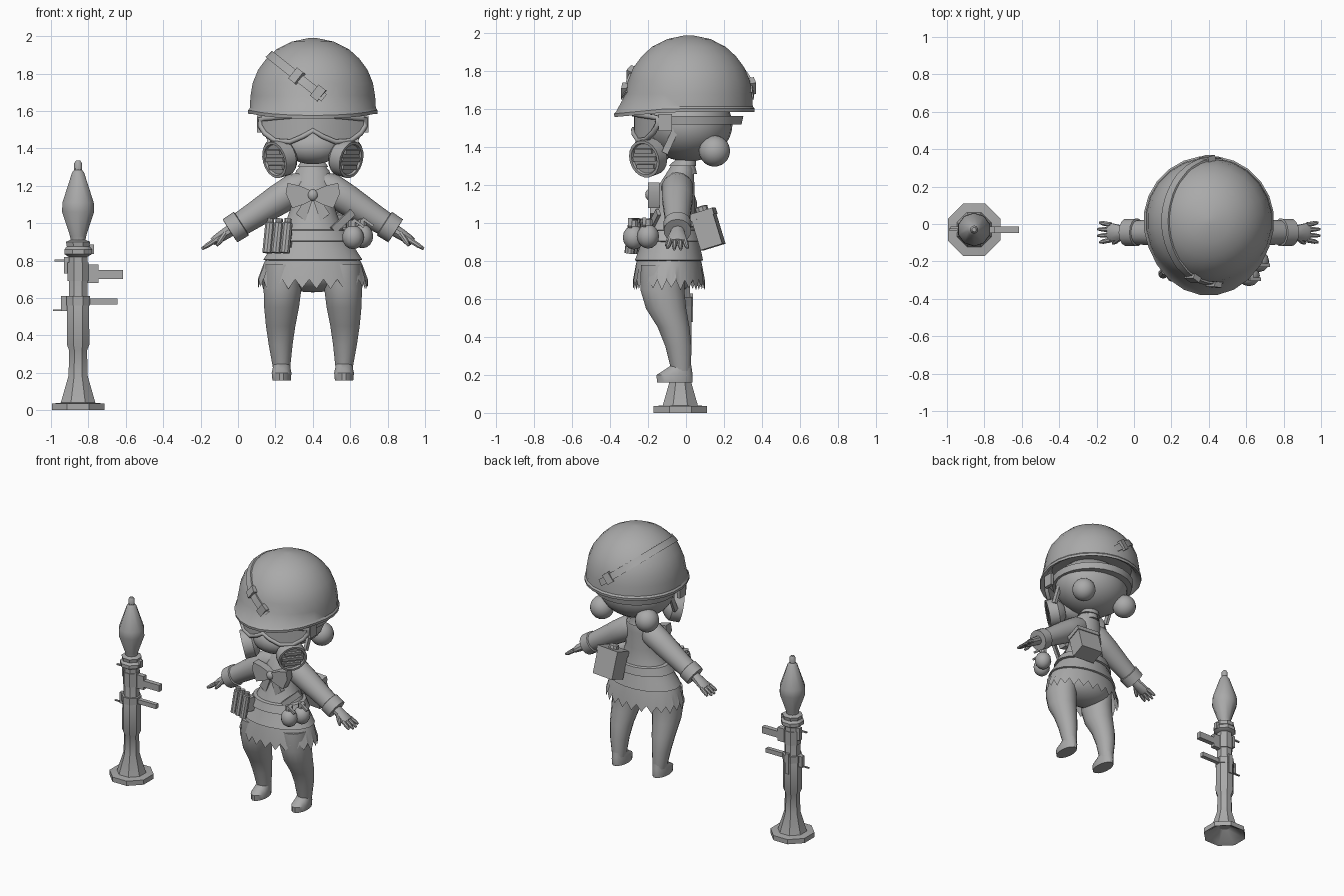
import bpy, bmesh
from math import sin, cos, pi, radians
from mathutils import Matrix, Vector, Euler
from mathutils.bvhtree import BVHTree

cube = bpy.data.objects.get("Cube")
if cube:
    bpy.data.objects.remove(cube)

GREY = bpy.data.materials.new("plain_grey")
GREY.use_nodes = True
GREY.diffuse_color = (0.4, 0.4, 0.4, 1)
GREY.node_tree.nodes["Principled BSDF"].inputs["Base Color"].default_value = GREY.diffuse_color
CX = 0.4  # centre line of the figure

def finish(name, bm, angle=35):
    bmesh.ops.recalc_face_normals(bm, faces=list(bm.faces))
    me = bpy.data.meshes.new(name)
    bm.to_mesh(me)
    bm.free()
    me.materials.append(GREY)
    ob = bpy.data.objects.new(name, me)
    bpy.context.collection.objects.link(ob)
    for o in bpy.context.selected_objects:
        o.select_set(False)
    ob.select_set(True)
    bpy.context.view_layer.objects.active = ob
    bpy.ops.object.shade_smooth_by_angle(angle=radians(angle))

def loft_bm(rings, n=16, mat=Matrix(), top=True):
    """Rings are (z, rx, ry, cx, cy), joined from first to last."""
    bm = bmesh.new()
    loops = []
    for ring in rings:
        z, rx, ry, cx, cy = (tuple(ring) + (0, 0))[:5]
        angles = [2 * pi * (i + 0.5) / n for i in range(n)]
        loops.append([bm.verts.new(mat @ Vector((cx + rx * cos(a), cy + ry * sin(a), z))) for a in angles])
    for a, b in zip(loops, loops[1:]):
        for i in range(n):
            bm.faces.new((a[i], a[i - 1], b[i - 1], b[i]))
    bm.faces.new(loops[0])
    if top:
        bm.faces.new(loops[-1])
    return bm

def loft(name, rings, n=16, mat=Matrix()):
    finish(name, loft_bm(rings, n, mat))

def lathe(name, profile, n=16, mat=Matrix()):
    loft(name, [(z, r, r) for z, r in profile], n, mat)

def ball(name, c, r, n=20):
    bm = bmesh.new()
    mat = Matrix.LocRotScale(Vector(c), None, Vector(r))
    bmesh.ops.create_uvsphere(bm, u_segments=n, v_segments=n * 2 // 3, radius=1, matrix=mat)
    finish(name, bm, 60)

def box(name, c, size, rot=(0, 0, 0), mat=Matrix()):
    bm = bmesh.new()
    turn = Euler([radians(a) for a in rot])
    bmesh.ops.create_cube(bm, size=1, matrix=mat @ Matrix.LocRotScale(Vector(c), turn, Vector(size)))
    finish(name, bm)

def plate(name, pts, y0, y1):
    """Outline in x and z, given thickness along y."""
    bm = bmesh.new()
    a, b = [[bm.verts.new((x, y, z)) for x, z in pts] for y in (y0, y1)]
    bm.faces.new(a)
    bm.faces.new(b)
    for i in range(len(a)):
        bm.faces.new((a[i - 1], a[i], b[i], b[i - 1]))
    finish(name, bm)

def aim(origin, direction, side=None):
    """Frame whose z axis follows the direction; the x axis is level unless a side is given."""
    z = Vector(direction).normalized()
    x = (side or Vector((0, 0, 1)).cross(z)).normalized()
    return Matrix.Translation(origin) @ Matrix((x, z.cross(x), z)).transposed().to_4x4()

# Helmet shell with a front peak
bm = loft_bm([(z, r, r, CX, 0.015) for z, r in (
    (1.66, 0.28), (1.60, 0.318), (1.585, 0.348), (1.603, 0.35), (1.615, 0.34), (1.68, 0.336), (1.75, 0.324),
    (1.82, 0.295), (1.88, 0.25), (1.93, 0.195), (1.97, 0.115), (1.99, 0.02))], 24)
for v in bm.verts:
    if v.co.z < 1.65:
        f = max(0, (-v.co.y - 0.1) / 0.22)
        v.co.y -= 0.045 * f
        v.co.z -= 0.025 * f
shell = BVHTree.FromBMesh(bm)
finish("helmet", bm)

# Slanted strap laid over the helmet, with buckles
across, rise, middle = Vector((0.62, 0, 0.78)), Vector((-0.78, 0, 0.62)), Vector((0.46, 0.015, 1.67))

def on_shell(t, side, lift):
    d = rise * sin(t) - Vector((0, cos(t), 0))
    return shell.ray_cast(middle + across * side + d, -d)[0] + d * lift, d

bm = bmesh.new()
edge = ((-0.024, -0.01), (-0.024, 0.01), (0.024, 0.01), (0.024, -0.01))
rows = [[bm.verts.new(on_shell(pi * i / 30, s, h)[0]) for s, h in edge] for i in range(31)]
for a, b in zip(rows, rows[1:]):
    for j in range(3):
        bm.faces.new((a[j], a[j + 1], b[j + 1], b[j]))
finish("helmet_strap", bm)
for t in (0.12, 0.55, pi - 0.25):
    box("strap_buckle", (0, 0, 0), (0.075, 0.05, 0.03), mat=aim(*on_shell(t, 0, 0.008), across))

# Head, neck and hair buns
ball("head", (CX, 0.01, 1.52), (0.265, 0.235, 0.195), 24)
lathe("neck", ((1.26, 0.06), (1.3, 0.05), (1.4, 0.06)), 12, Matrix.Translation((CX, 0, 0)))
for s in (-1, 1):
    ball("hair_bun", (CX + s * 0.185, 0.15, 1.38), (0.082,) * 3)

# Goggles: curved lens sheet, rim and head band
half = ((0, 1.495), (0.05, 1.465), (0.12, 1.435), (0.2, 1.44), (0.255, 1.48), (0.28, 1.52))
lows = [(-u, z) for u, z in half[:0:-1]] + list(half)
tops = [(u, 1.575 - 0.25 * u * u) for u, z in lows]
lows, tops = [[(CX + u, 1.6 * u * u - 0.275, z) for u, z in line] for line in (lows, tops)]
bm = bmesh.new()
a, b = [[bm.verts.new(p) for p in line] for line in (lows, tops)]
for i in range(len(a) - 1):
    bm.faces.new((a[i], a[i + 1], b[i + 1], b[i]))
finish("goggle_lens", bm, 60)
rim = bpy.data.curves.new("goggle_rim", "CURVE")
rim.dimensions, rim.bevel_depth, rim.bevel_resolution = "3D", 0.015, 1
rim.materials.append(GREY)
spline = rim.splines.new("POLY")
spline.points.add(2 * len(lows) - 1)
for point, co in zip(spline.points, lows + tops[::-1]):
    point.co = (*co, 1)
spline.use_cyclic_u = True
bpy.context.collection.objects.link(bpy.data.objects.new("goggle_rim", rim))
loft("goggle_band", [(1.52, 0.283, 0.275, CX, 0.02), (1.565, 0.29, 0.285, CX, 0.02)], 24)

# Breathing mask with two slatted filters
ball("mask_snout", (CX, -0.165, 1.41), (0.15, 0.105, 0.095))
for s in (-1, 1):
    can = aim((CX + s * 0.13, -0.16, 1.36), (s * 0.75, -0.6, -0.22))
    lathe("mask_filter", ((-0.02, 0.05), (0.01, 0.085), (0.03, 0.1), (0.1, 0.1), (0.1, 0.085), (0.088, 0.08)), 20, can)
    for k in (-1, 0, 1):
        box("filter_slat", (0, k * 0.042, 0.093), (0.15 - 0.035 * abs(k), 0.024, 0.016), mat=can)
    box("mask_cheek_strap", (CX + s * 0.235, -0.07, 1.46), (0.02, 0.035, 0.2), (-25, 0, 0))
    box("goggle_hinge", (CX + s * 0.285, -0.11, 1.53), (0.025, 0.07, 0.09))

# Jacket, belt and ragged skirt
loft("jacket", [(z, rx, ry, CX, cy) for z, rx, ry, cy in (
    (1.32, 0.055, 0.05, -0.02), (1.28, 0.09, 0.068, -0.025), (1.2, 0.115, 0.095, -0.05), (1.08, 0.12, 0.11, -0.065),
    (1.0, 0.148, 0.126, -0.075), (0.93, 0.185, 0.145, -0.08), (0.86, 0.232, 0.165, -0.085),
    (0.805, 0.268, 0.182, -0.09), (0.8, 0.25, 0.17, -0.09))], 20)
loft("collar", [(1.3, 0.085, 0.075, CX, -0.02), (1.335, 0.06, 0.055, CX, 0), (1.33, 0.05, 0.045, CX, 0)])
loft("belt", [(0.965, 0.172, 0.14, CX, -0.08), (0.96, 0.19, 0.155, CX, -0.08), (0.905, 0.222, 0.17, CX, -0.085),
              (0.9, 0.19, 0.14, CX, -0.085)], 20)
bm = loft_bm([(0.84, 0.235, 0.16, CX, -0.09), (0.78, 0.265, 0.175, CX, -0.09), (0.7, 0.295, 0.19, CX, -0.09)], 48, top=False)
for i, v in enumerate(list(bm.verts)[-48::2]):
    v.co.z -= 0.04 + 0.015 * abs(sin(i * 1.7))
finish("skirt", bm)
ball("hips", (CX, -0.09, 0.74), (0.22, 0.14, 0.11))

# Neck bow
wing = ((0, 1.17), (0.07, 1.2), (0.135, 1.215), (0.145, 1.16), (0.11, 1.08), (0.05, 1.1), (0, 1.125))
tail = ((0, 1.13), (0.04, 1.01), (0.09, 1.05), (0.04, 1.13))
for s in (-1, 1):
    plate("bow_wing", [(CX + s * u, z) for u, z in wing], -0.2, -0.14)
    plate("bow_tail", [(CX + s * u, z) for u, z in tail], -0.19, -0.15)
ball("bow_knot", (CX, -0.19, 1.15), (0.03, 0.025, 0.032), 10)

# Arms and legs; sleeve, cuff and hand share one frame running down the arm
for s in (-1, 1):
    arm = aim((CX + s * 0.06, -0.045, 1.205), (s * 0.84, 0, -0.54))
    lathe("sleeve", ((-0.03, 0.06), (0.03, 0.085), (0.15, 0.082), (0.3, 0.07), (0.4, 0.064)), 14, arm)
    lathe("cuff", ((0.38, 0.06), (0.385, 0.075), (0.455, 0.073), (0.456, 0.05)), 14, arm)
    loft("palm", [(0.44, 0.033, 0.033), (0.49, 0.04, 0.03), (0.54, 0.05, 0.026), (0.565, 0.045, 0.02)], 10, arm)
    for k in (-1.5, -0.5, 0.5, 1.5):
        u = k * 0.027
        loft("finger", [(0.55, 0.014, 0.015, u), (0.6, 0.013, 0.014, u * 1.2),
                        (0.64 - 0.012 * abs(k), 0.007, 0.008, u * 1.3)], 8, arm)
    thumb = aim((CX + s * 0.47, -0.07, 0.945), (s * 0.5, -0.4, -0.75))
    lathe("thumb", ((0, 0.016), (0.055, 0.015), (0.085, 0.007)), 8, thumb)
    x = CX + s * 0.167
    loft("leg", [(z, rx, ry, x + s * dx, cy) for z, rx, ry, dx, cy in (
        (0.78, 0.1, 0.12, -0.01, -0.12), (0.65, 0.103, 0.118, -0.005, -0.125), (0.55, 0.095, 0.108, 0, -0.105),
        (0.45, 0.08, 0.085, 0.005, -0.065), (0.35, 0.065, 0.07, 0.005, -0.04), (0.22, 0.046, 0.052, 0, -0.025))])
    loft("shoe", [(0.16, 0.05, 0.095, x, -0.06), (0.2, 0.054, 0.097, x, -0.06), (0.225, 0.048, 0.075, x, -0.042),
                  (0.255, 0.045, 0.05, x, -0.022)])

# Belt kit: magazines, grenades and the tilted satchel
box("magazine_pouch", (0.215, -0.225, 0.92), (0.13, 0.07, 0.1), (0, 0, -20))
for k in range(3):
    stick = aim((0.165 + k * 0.047, -0.255 - k * 0.016, 0.93), (0.1, 0.12, 1))
    lathe("magazine", ((-0.09, 0.027), (0.07, 0.027), (0.075, 0.02), (0.095, 0.02)), 10, stick)
for c in (Vector((0.615, -0.275, 0.925)), Vector((0.665, -0.2, 0.93))):
    ball("grenade", c, (0.058, 0.058, 0.064), 12)
    lathe("grenade_cap", ((0.05, 0.025), (0.09, 0.025), (0.095, 0.015)), 8, Matrix.Translation(c))
    box("grenade_lever", c + Vector((0.03, -0.02, 0.075)), (0.07, 0.02, 0.014), (0, 35, 0))
box("kit_strap", (0.56, -0.17, 1.01), (0.15, 0.02, 0.04), (0, -40, 25))
tilt = Matrix.LocRotScale(Vector((0.54, 0.115, 0.965)), Euler((radians(17), 0, radians(-6))), None)
box("satchel", (0, 0, 0), (0.17, 0.12, 0.19), mat=tilt)
box("satchel_lid", (0, 0, 0.085), (0.18, 0.13, 0.035), mat=tilt)
lathe("satchel_cap", ((0.1, 0.035), (0.125, 0.035), (0.13, 0.025)), 10, tilt)
box("satchel_hook", (0, -0.07, 0.06), (0.1, 0.06, 0.04), mat=tilt)

# Standing rocket launcher
stand = Matrix.Translation((-0.855, -0.03, 0))
lathe("launcher_tube", ((0.07, 0.04), (0.015, 0.12), (0, 0.152), (0.035, 0.152), (0.04, 0.1), (0.185, 0.055), (0.32, 0.052),
                        (0.35, 0.065), (0.57, 0.064), (0.6, 0.054), (0.83, 0.054)), 8, stand)
lathe("launcher_collar", ((0.82, 0.055), (0.835, 0.08), (0.86, 0.08), (0.875, 0.065), (0.9, 0.07), (0.91, 0.045)), 8, stand)
lathe("warhead", ((0.9, 0.04), (0.93, 0.045), (1.06, 0.09), (1.11, 0.088), (1.27, 0.034), (1.285, 0.022), (1.32, 0.022),
                  (1.335, 0.012)), 10, stand)
lathe("grip_band", ((0.56, 0.068), (0.61, 0.068)), 8, stand)
lathe("trigger_band", ((0.69, 0.06), (0.79, 0.06)), 8, stand)
for name, c, size in (
        ("trigger_housing", (0.075, 0, 0.73), (0.07, 0.035, 0.1)), ("trigger_grip", (0.175, 0, 0.725), (0.13, 0.035, 0.048)),
        ("fore_grip", (0.135, 0, 0.58), (0.15, 0.03, 0.032)), ("sight_block", (-0.068, 0, 0.57), (0.045, 0.03, 0.08)),
        ("sight_pin", (-0.105, 0, 0.535), (0.06, 0.012, 0.008)), ("front_sight", (-0.06, 0.01, 0.775), (0.03, 0.03, 0.09)),
        ("front_sight_pin", (-0.095, 0.01, 0.8), (0.06, 0.012, 0.01)), ("side_rail", (0, 0.055, 0.555), (0.03, 0.025, 0.15)),
        ("collar_lug", (0.07, 0, 0.86), (0.03, 0.03, 0.05))):
    box(name, c, size, mat=stand)
